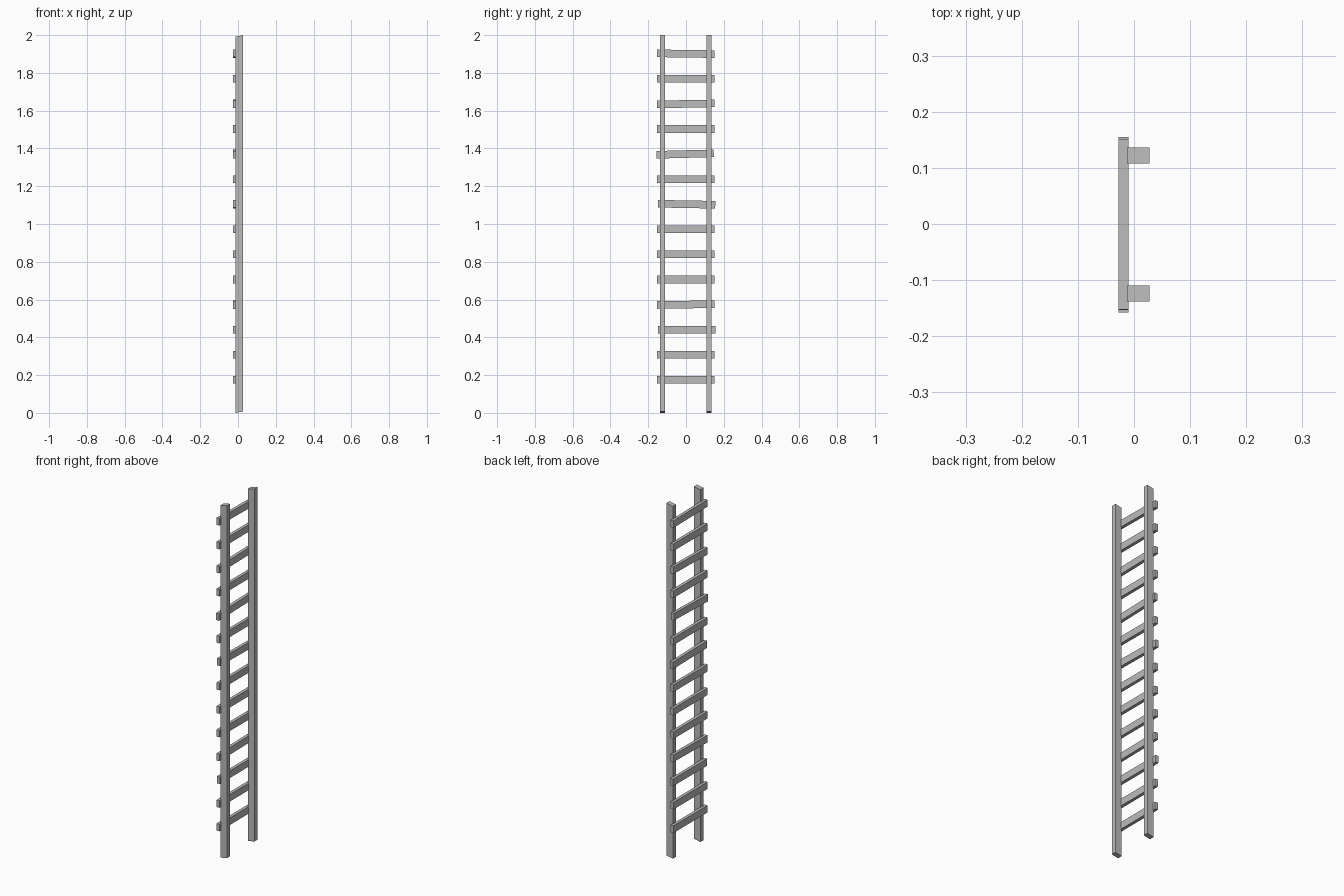
import bpy
import math

# Remove the default cube
cube = bpy.data.objects.get("Cube")
if cube:
    bpy.data.objects.remove(cube, do_unlink=True)

# Single plain grey material
GREY = (0.5, 0.5, 0.5, 1)
grey = bpy.data.materials.new("plain_grey")
grey.use_nodes = True
grey.diffuse_color = GREY
grey.node_tree.nodes["Principled BSDF"].inputs["Base Color"].default_value = GREY


def box(name, center, size, tilt=0.0):
    bpy.ops.mesh.primitive_cube_add(size=1, location=center, rotation=(tilt, 0, 0))
    ob = bpy.context.object
    ob.name = name
    for v in ob.data.vertices:
        v.co = [c * s for c, s in zip(v.co, size)]
    ob.data.materials.append(grey)
    return ob


# Side rails, with ends cut at a slight slant
SLANT = 0.008
for name, y in (("rail_front", -0.124), ("rail_back", 0.122)):
    rail = box(name, (0.0075, y, 1), (0.04, 0.028, 2 - SLANT))
    for v in rail.data.vertices:
        v.co.z += math.copysign(SLANT / 2, v.co.x)

# Rungs, a few nailed on slightly crooked: index -> (tilt, sideways shift)
CROOKED = {3: (0.014, 0), 2: (0, 0.004), 4: (0, 0),
           7: (-0.018, 0.004), 9: (0.025, -0.004),
           11: (0.018, 0), 13: (-0.014, 0)}
for i in range(14):
    tilt, shift = CROOKED.get(i, (0, 0))
    box(f"rung_{i + 1}", (-0.0185, shift - 0.001, 0.175 + 0.1328 * i),
        (0.018, 0.304, 0.04), tilt)
